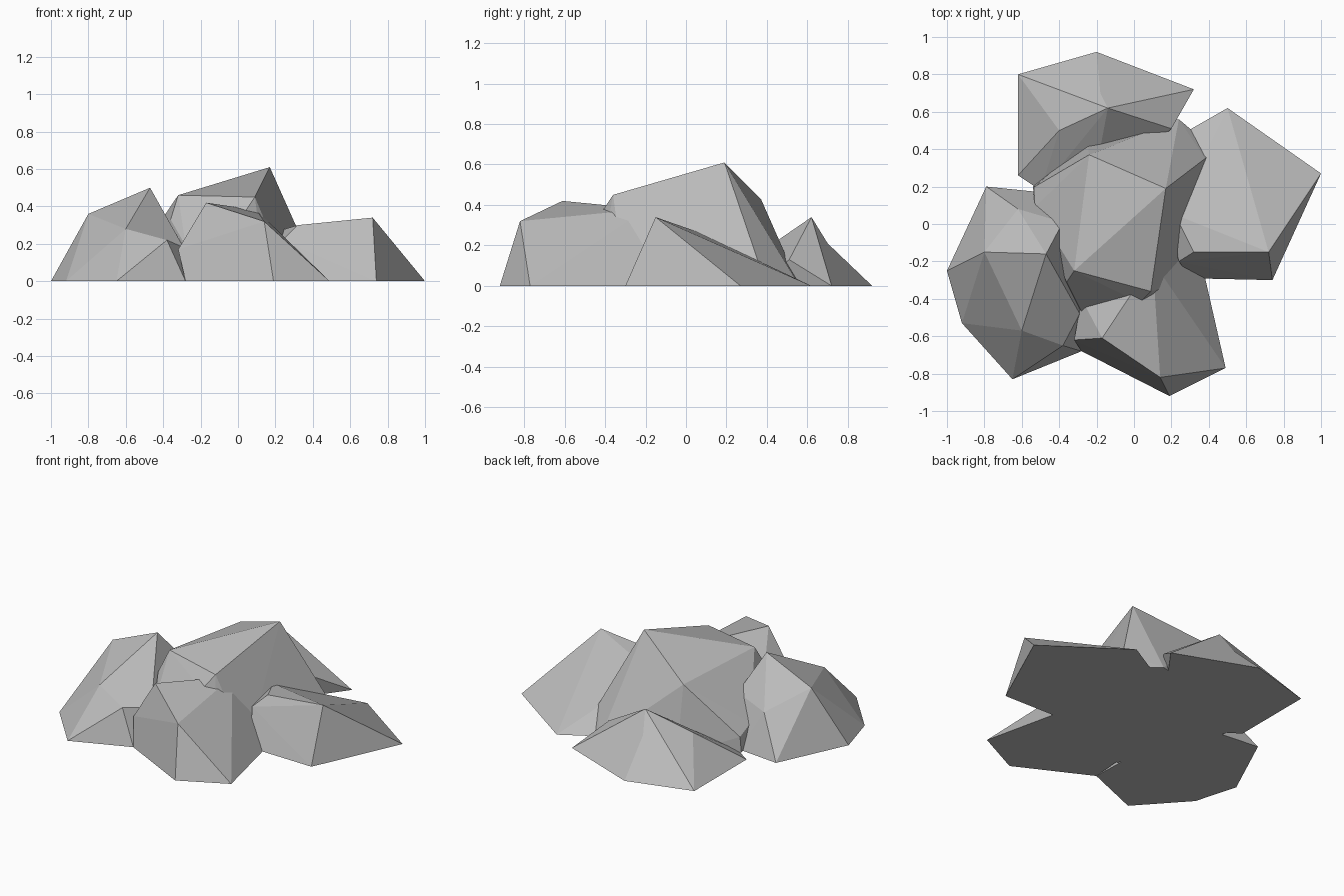
import bpy, bmesh
from mathutils import Vector

cube = bpy.data.objects.get("Cube")
if cube:
    bpy.data.objects.remove(cube, do_unlink=True)

# One plain stone colour
stone = bpy.data.materials.new("stone_grey")
stone.use_nodes = True
grey = (0.5, 0.5, 0.5, 1)
stone.diffuse_color = grey
stone.node_tree.nodes["Principled BSDF"].inputs["Base Color"].default_value = grey


def nearest_edge(bm, point):
    return min(bm.edges, key=lambda e: (
        (e.verts[0].co + e.verts[1].co) / 2 - Vector(point)).length)


def make_rock(name, upper, base, dent=None, fold=None):
    """Flat-faced boulder: hull of upper corners and a footprint on the ground."""
    bm = bmesh.new()
    for p in upper + [(x, y, 0) for x, y in base]:
        bm.verts.new(p)
    bmesh.ops.convex_hull(bm, input=bm.verts)
    loose = [v for v in bm.verts if not v.link_faces]
    bmesh.ops.delete(bm, geom=loose, context="VERTS")
    # Crease: turn the ridge nearest this point into a valley
    if fold:
        bmesh.utils.edge_rotate(nearest_edge(bm, fold), True)
    # Hollow: split the nearest ridge and push its middle in
    if dent:
        edge = nearest_edge(bm, dent)
        split = bmesh.utils.edge_split(edge, edge.verts[0], 0.5)[1]
        ends = [e.other_vert(split) for e in split.link_edges]
        for face in list(split.link_faces):
            tip = next(v for v in face.verts if v != split and v not in ends)
            bmesh.utils.face_split(face, split, tip)
        split.co = dent
    bmesh.ops.dissolve_limit(bm, angle_limit=0.01, verts=bm.verts, edges=bm.edges)
    bmesh.ops.recalc_face_normals(bm, faces=bm.faces)
    mesh = bpy.data.meshes.new(name)
    bm.to_mesh(mesh)
    bm.free()
    mesh.materials.append(stone)
    rock = bpy.data.objects.new(name, mesh)
    bpy.context.collection.objects.link(rock)


# Tall boulder in the middle
make_rock("center_rock",
          [(.17, .19, .61), (-.32, -.25, .46), (.09, -.36, .45), (-.24, .37, .43),
           (.03, -.42, .36), (-.36, -.31, .33), (-.28, -.47, .19),
           (-.53, .09, .15), (-.53, .2, .1), (.38, .35, .14)],
          [(.44, .39), (.28, -.3), (.15, -.44), (-.27, -.48), (-.4, -.3),
           (-.54, .2), (-.25, .45), (.24, .56)])

# Boulder at the front
make_rock("front_rock",
          [(-.17, -.61, .42), (.14, -.82, .32), (.1, -.2, .38),
           (-.32, -.62, .17), (-.28, -.4, .18)],
          [(.19, -.92), (.49, -.77), (.36, -.2), (-.28, -.68), (-.25, -.3)])

# Boulder on the -x side
make_rock("right_rock",
          [(-.47, -.16, .5), (-.8, -.15, .36), (-.6, -.57, .28), (-.38, -.65, .22),
           (-.38, .01, .28), (-.62, .08, .24), (-.29, -.48, .18)],
          [(-1, -.25), (-.92, -.53), (-.65, -.83), (-.28, -.68),
           (-.79, .2), (-.5, .17), (-.3, 0)],
          fold=(-.425, -.405, .36))

# Boulder on the +x side
make_rock("left_rock",
          [(.72, -.15, .34), (.32, -.15, .3), (.22, .05, .27), (.24, -.2, .22)],
          [(.74, -.3), (1, .27), (.5, .62), (.29, .5), (.1, .3), (.3, -.29)])

# Boulder at the back
make_rock("back_rock",
          [(-.14, .62, .34), (-.4, .5, .21), (.2, .51, .13), (-.2, .3, .12)],
          [(-.62, .8), (-.2, .92), (.32, .72), (-.62, .26), (-.5, .18), (.05, .35)],
          dent=(-.18, .7, .21))
